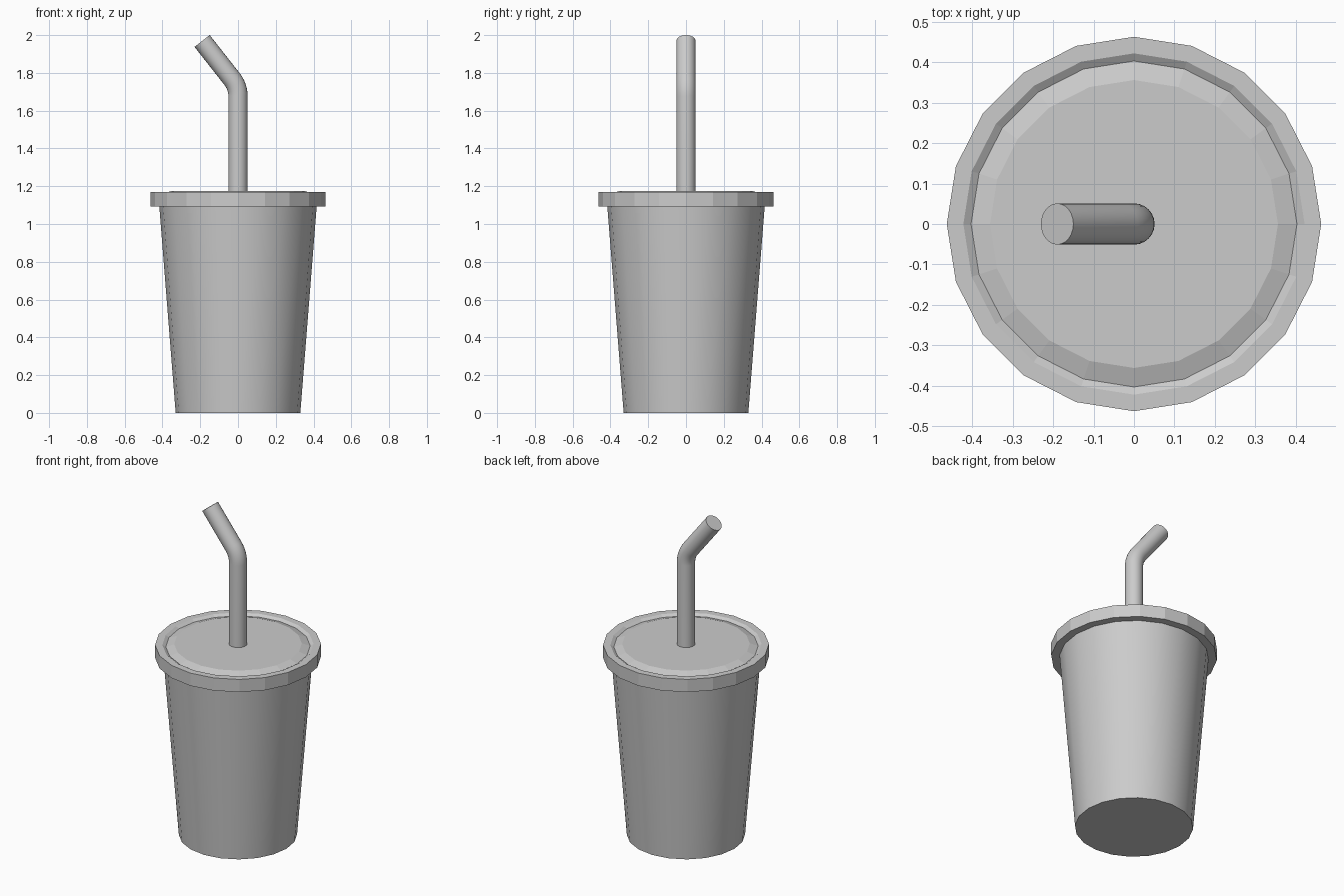
import bpy, bmesh
from math import sin, cos, pi, radians
from mathutils import Vector

if "Cube" in bpy.data.objects:
    bpy.data.objects.remove(bpy.data.objects["Cube"])


def loft(name, rings, smooth):
    """Skin a list of vertex rings and cap both ends."""
    bm = bmesh.new()
    loops = [[bm.verts.new(p) for p in ring] for ring in rings]
    n = len(loops[0])
    for a, b in zip(loops, loops[1:]):
        for i in range(n):
            j = (i + 1) % n
            bm.faces.new((a[i], a[j], b[j], b[i]))
    bm.faces.new(loops[0][::-1])
    bm.faces.new(loops[-1])
    bmesh.ops.recalc_face_normals(bm, faces=bm.faces)
    mesh = bpy.data.meshes.new(name)
    bm.to_mesh(mesh)
    bm.free()
    ob = bpy.data.objects.new(name, mesh)
    bpy.context.collection.objects.link(ob)
    if smooth:
        bpy.ops.object.select_all(action='DESELECT')
        ob.select_set(True)
        bpy.context.view_layer.objects.active = ob
        bpy.ops.object.shade_smooth_by_angle(angle=radians(30))
    return ob


def ring(centre, r, n, tilt=0.0):
    """Circle whose axis leans from +z towards -x by tilt."""
    c = Vector(centre)
    u = Vector((cos(tilt), 0, sin(tilt)))
    v = Vector((0, 1, 0))
    return [c + r * (cos(2 * pi * i / n) * u + sin(2 * pi * i / n) * v) for i in range(n)]


def turned(name, profile, smooth):
    return loft(name, [ring((0, 0, z), r, 20) for r, z in profile], smooth)


# Tapered cup
turned("cup", [(0.33, 0), (0.418, 1.11)], True)

# Faceted lid with a shallow groove around a raised disc
turned("lid", [(0.40, 1.092), (0.463, 1.092), (0.463, 1.17), (0.422, 1.17),
               (0.403, 1.158), (0.356, 1.174)], False)

# Bent straw
R, SIDES, BEND, ARC = 0.051, 24, radians(38), 0.145
z0 = 1.677
rings = [ring((0, 0, 1.12), R, SIDES)]
for k in range(7):
    a = BEND * k / 6
    rings.append(ring((-ARC * (1 - cos(a)), 0, z0 + ARC * sin(a)), R, SIDES, -a))
rings.append(ring((-0.19, 0, 1.969), R, SIDES, -BEND))
# lean the rings so that each stays square to the path
for r, a in zip(rings, [0] + [BEND * k / 6 for k in range(7)] + [BEND]):
    c = sum(r, Vector()) / SIDES
    r[:] = ring(c, R, SIDES, a)
loft("straw", rings, True)
